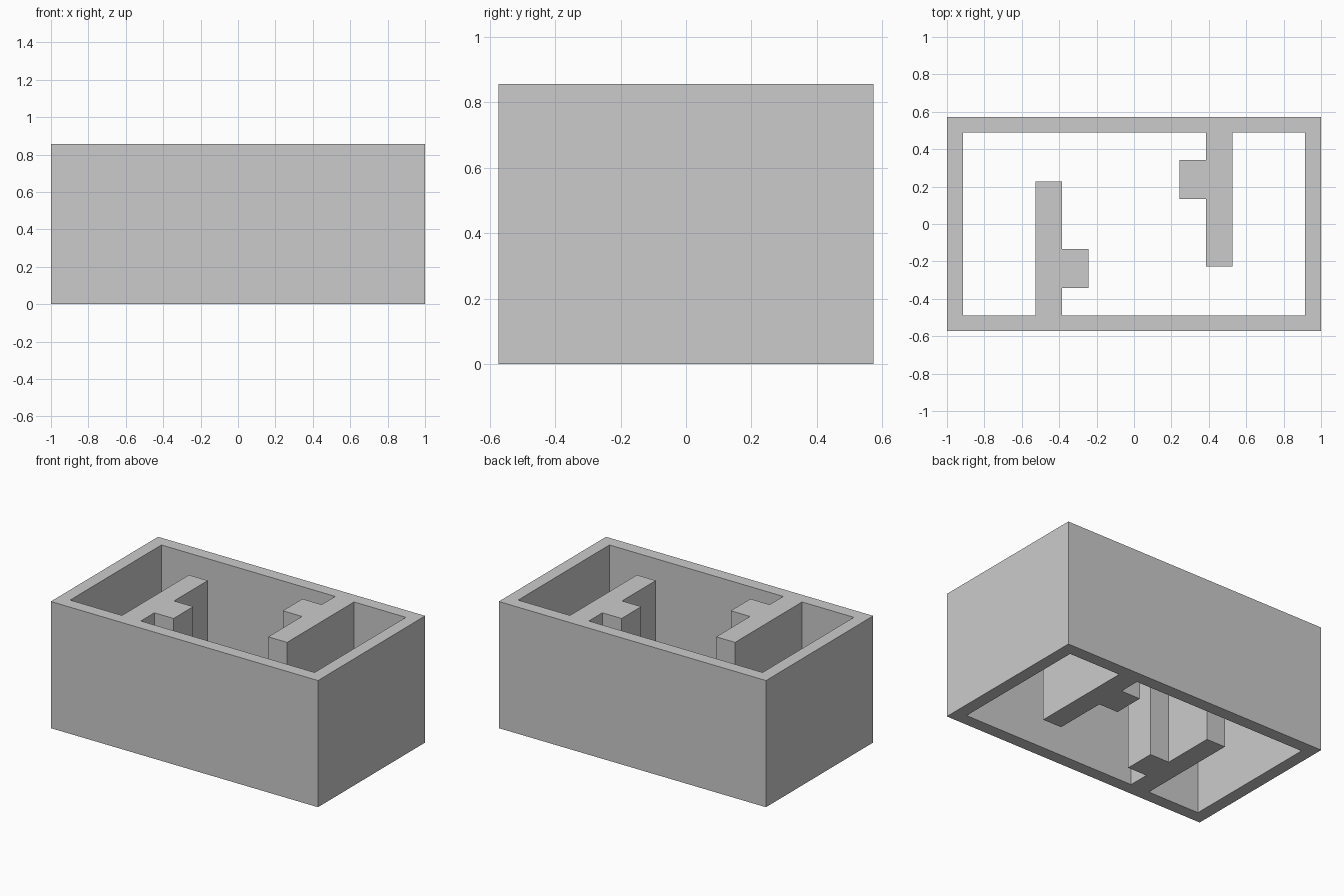
import bpy
import bmesh

cube = bpy.data.objects.get("Cube")
if cube:
    bpy.data.objects.remove(cube, do_unlink=True)

HEIGHT = 0.857
OUT_X, OUT_Y = 1.0, 0.573      # outer half sizes
IN_X, IN_Y = 0.915, 0.488      # inner half sizes

# One plain grey for everything
grey = bpy.data.materials.new("light_grey")
grey.use_nodes = True
colour = (0.6, 0.6, 0.6, 1)
grey.diffuse_color = colour
grey.node_tree.nodes["Principled BSDF"].inputs["Base Color"].default_value = colour

# Half of the inner outline: back wall, partition with its stub, left wall
half = [(-IN_X, IN_Y), (0.386, IN_Y), (0.386, 0.343), (0.242, 0.343),
        (0.242, 0.133), (0.386, 0.133), (0.386, -0.228), (0.527, -0.228),
        (0.527, IN_Y), (IN_X, IN_Y)]
# The other half is the same outline turned half way round
inner = half + [(-x, -y) for x, y in half]
outer = [(-OUT_X, OUT_Y), (OUT_X, OUT_Y), (OUT_X, -OUT_Y), (-OUT_X, -OUT_Y)]


def add_loop(bm, points):
    verts = [bm.verts.new((x, y, 0)) for x, y in points]
    return [bm.edges.new((v, verts[i - 1])) for i, v in enumerate(verts)]


# Walls and partitions: one floor plan, open at top and bottom, raised to height
bm = bmesh.new()
edges = add_loop(bm, outer) + add_loop(bm, inner)
bmesh.ops.triangle_fill(bm, edges=edges, use_beauty=True)
bmesh.ops.dissolve_limit(bm, angle_limit=0.01, verts=[], edges=bm.edges[:])
raised = bmesh.ops.extrude_face_region(bm, geom=bm.faces[:])
top = [g for g in raised["geom"] if isinstance(g, bmesh.types.BMVert)]
bmesh.ops.translate(bm, verts=top, vec=(0, 0, HEIGHT))
bmesh.ops.recalc_face_normals(bm, faces=bm.faces[:])

mesh = bpy.data.meshes.new("walls_and_partitions")
bm.to_mesh(mesh)
bm.free()
mesh.materials.append(grey)
walls = bpy.data.objects.new("walls_and_partitions", mesh)
bpy.context.collection.objects.link(walls)
